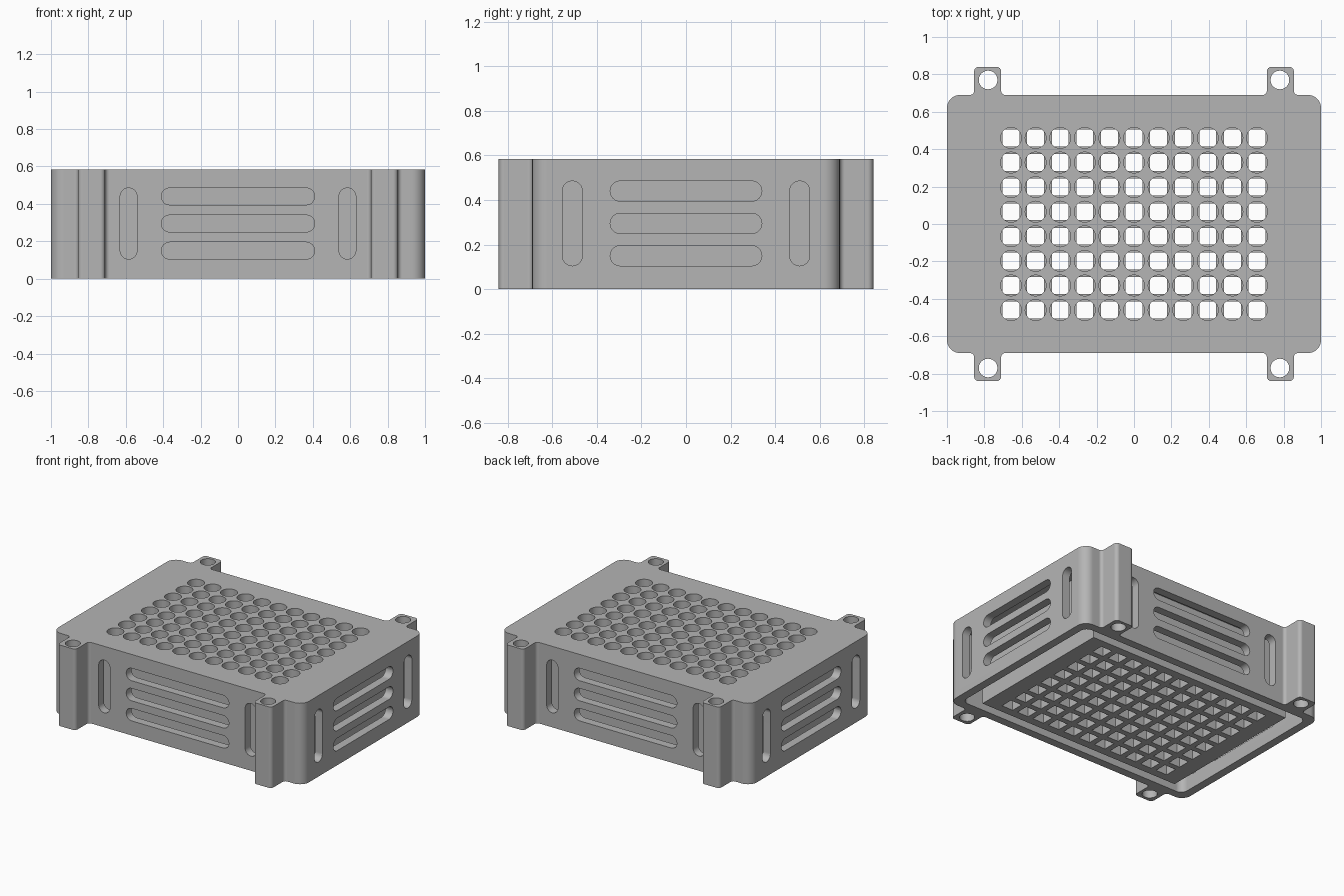
import bpy, bmesh, math
from mathutils import Matrix, Vector

cube = bpy.data.objects.get("Cube")
if cube:
    bpy.data.objects.remove(cube, do_unlink=True)

HEIGHT = 0.585
PITCH = 0.1315

grey = bpy.data.materials.new("mid_grey")
grey.use_nodes = True
colour = (0.46, 0.46, 0.46, 1)
grey.diffuse_color = colour
grey.node_tree.nodes["Principled BSDF"].inputs["Base Color"].default_value = colour


def rounded(corners, steps=8):
    """Polygon outline with an arc at each (x, y, radius) corner."""
    out = []
    for i, (x, y, r) in enumerate(corners):
        p = Vector((x, y))
        a = (Vector(corners[i - 1][:2]) - p).normalized()
        b = (Vector(corners[(i + 1) % len(corners)][:2]) - p).normalized()
        if r == 0:
            out.append(p)
            continue
        # all corners are right angles
        centre = p + (a + b) * r
        for k in range(steps + 1):
            t = k / steps * math.pi / 2
            out.append(centre - b * r * math.cos(t) - a * r * math.sin(t))
    return out


def rectangle(cx, cy, w, h, r=0):
    return rounded([(cx + sx * w / 2, cy + sy * h / 2, r)
                    for sx, sy in ((-1, -1), (1, -1), (1, 1), (-1, 1))])


def circle(cx, cy, r, sides=24):
    return [Vector((cx + r * math.cos(math.tau * k / sides),
                    cy + r * math.sin(math.tau * k / sides))) for k in range(sides)]


def prism(bm, loops, z0, z1, matrix=Matrix()):
    """Solid with straight sides; loops after the first are through holes."""
    caps = {z0: [], z1: []}
    for loop in loops:
        rings = {z: [bm.verts.new(matrix @ Vector((p.x, p.y, z))) for p in loop] for z in caps}
        low, high = rings[z0], rings[z1]
        for i in range(len(loop)):
            j = (i + 1) % len(loop)
            bm.faces.new((low[i], low[j], high[j], high[i]))
            for z, ring in rings.items():
                caps[z].append(bm.edges.get((ring[i], ring[j])))
    for edges in caps.values():
        bmesh.ops.triangle_fill(bm, edges=edges, use_beauty=True)


def make_object(name, bm):
    bmesh.ops.recalc_face_normals(bm, faces=bm.faces[:])
    mesh = bpy.data.meshes.new(name)
    bm.to_mesh(mesh)
    bm.free()
    mesh.materials.append(grey)
    obj = bpy.data.objects.new(name, mesh)
    bpy.context.collection.objects.link(obj)
    return obj


# Outer housing with four screw lugs
quarter = [(1, 0.69, 0.07), (0.855, 0.69, 0.022), (0.855, 0.84, 0.025),
           (0.71, 0.84, 0.025), (0.71, 0.69, 0.022)]
outline = []
for sx, sy in ((1, 1), (-1, 1), (-1, -1), (1, -1)):
    part = [(x * sx, y * sy, r) for x, y, r in quarter]
    outline += part if sx * sy > 0 else part[::-1]
screw_holes = [circle(sx * 0.78, sy * 0.77, 0.05) for sx in (-1, 1) for sy in (-1, 1)]
bm = bmesh.new()
prism(bm, [rounded(outline)] + screw_holes, 0, HEIGHT)
housing = make_object("tube_rack_housing", bm)

cutters = []

# Channel between the outer wall and the central block, open below
bm = bmesh.new()
prism(bm, [rectangle(0, 0, 1.88, 1.26, 0.05), rectangle(0, 0, 1.64, 1.13)], -0.1, 0.53)
cutters.append(make_object("channel_cutter", bm))

# Vent slots through each wall
bm = bmesh.new()
for angle, inner, half_length, upright in ((0, 0.6, 0.41, 0.585), (90, 0.88, 0.34, 0.51)):
    slots = [rectangle(0, z, half_length * 2, 0.09, 0.0449) for z in (0.15, 0.295, 0.44)]
    slots += [rectangle(s * upright, 0.295, 0.09, 0.38, 0.0449) for s in (-1, 1)]
    for turn in (angle, angle + 180):
        matrix = Matrix.Rotation(math.radians(turn), 4, 'Z') @ Matrix.Rotation(math.pi / 2, 4, 'X')
        for slot in slots:
            prism(bm, [slot], inner, 1.2, matrix)
cutters.append(make_object("vent_cutter", bm))

# Round sockets from above, square openings at the bottom of each
sites = [((i - 5) * PITCH, (j - 3.5) * PITCH) for i in range(11) for j in range(8)]
bm = bmesh.new()
for x, y in sites:
    prism(bm, [circle(x, y, 0.056)], 0.1, HEIGHT + 0.1)
cutters.append(make_object("socket_cutter", bm))
bm = bmesh.new()
for x, y in sites:
    prism(bm, [rectangle(x, y, 0.09, 0.09)], -0.1, 0.15)
cutters.append(make_object("square_opening_cutter", bm))

# Apply the cuts and discard the cutters
bpy.context.view_layer.objects.active = housing
for cutter in cutters:
    cutter.hide_render = True
    mod = housing.modifiers.new(cutter.name, 'BOOLEAN')
    mod.operation = 'DIFFERENCE'
    mod.solver = 'EXACT'
    mod.object = cutter
    bpy.ops.object.modifier_apply(modifier=mod.name)
    bpy.data.objects.remove(cutter, do_unlink=True)

# Smooth curved walls, crisp edges, flat panels
for obj in bpy.context.selected_objects:
    obj.select_set(False)
housing.select_set(True)
bpy.ops.object.shade_smooth_by_angle(angle=math.radians(30))
weighted = housing.modifiers.new("flat_panels", 'WEIGHTED_NORMAL')
weighted.keep_sharp = True
